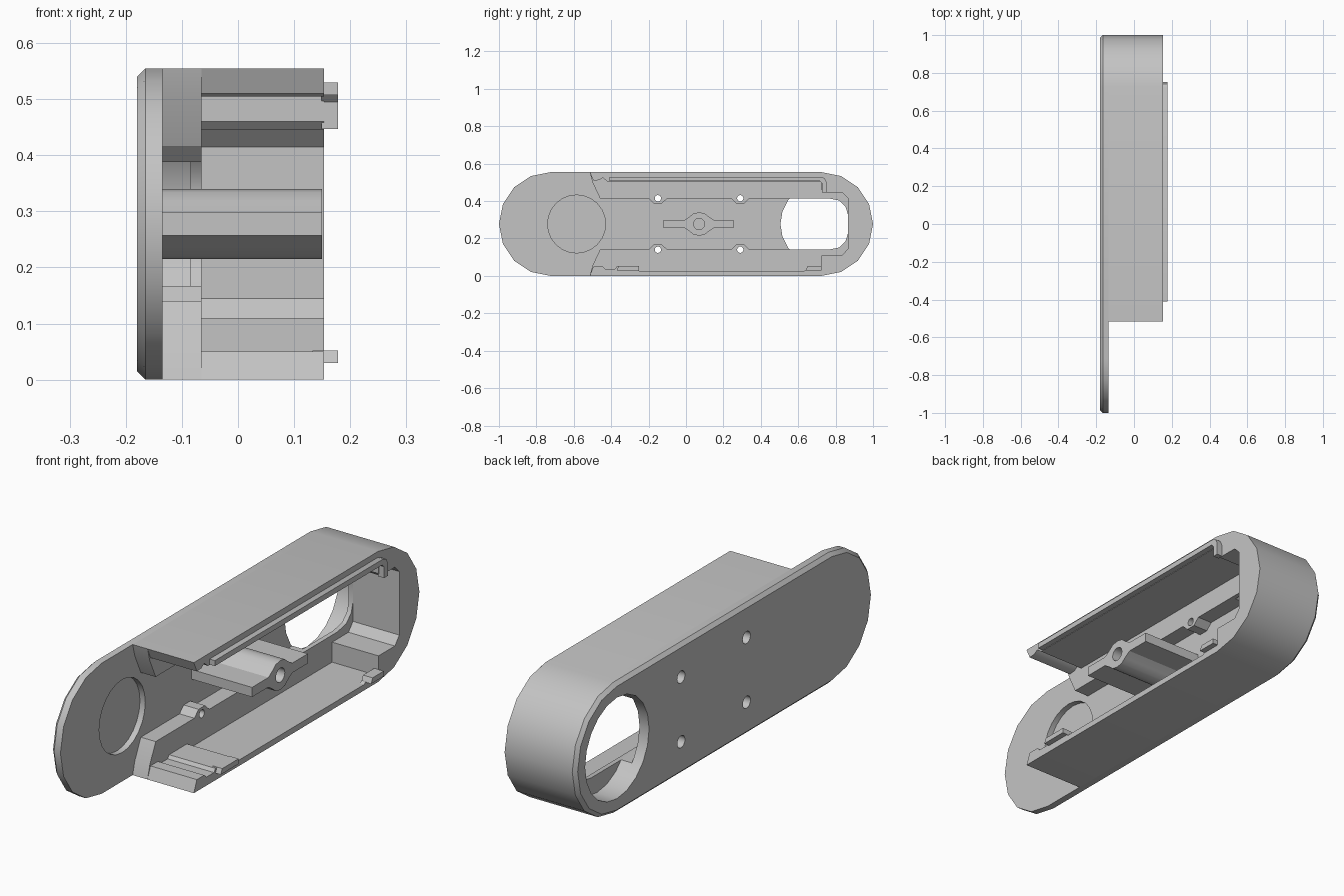
import bpy, bmesh, math

if "Cube" in bpy.data.objects:
    bpy.data.objects.remove(bpy.data.objects["Cube"], do_unlink=True)

H = 0.555          # full height
MID = H / 2
R = MID            # radius of the rounded ends
CY = 1 - R         # centre of the rounded ends

grey = bpy.data.materials.new("plain grey")
grey.use_nodes = True
COL = (0.55, 0.55, 0.55, 1)
grey.diffuse_color = COL
grey.node_tree.nodes["Principled BSDF"].inputs["Base Color"].default_value = COL


def loft(name, sections):
    """Solid from matching (x, [(y, z)...]) sections along x."""
    bm = bmesh.new()
    rings = [[bm.verts.new((x, y, z)) for y, z in pts] for x, pts in sections]
    n = len(rings[0])
    for a, b in zip(rings, rings[1:]):
        for i in range(n):
            j = (i + 1) % n
            bm.faces.new((a[i], a[j], b[j], b[i]))
    bm.faces.new(rings[0])
    bm.faces.new(rings[-1])
    bmesh.ops.recalc_face_normals(bm, faces=bm.faces)
    me = bpy.data.meshes.new(name)
    bm.to_mesh(me)
    bm.free()
    me.materials.append(grey)
    ob = bpy.data.objects.new(name, me)
    bpy.context.collection.objects.link(ob)
    return ob


def prism(name, pts, x0, x1):
    return loft(name, [(x0, pts), (x1, pts)])


def arc(cy, cz, r, a0, a1, n):
    return [(cy + r * math.cos(math.radians(a0 + (a1 - a0) * i / n)),
             cz + r * math.sin(math.radians(a0 + (a1 - a0) * i / n))) for i in range(n + 1)]


def flip(pts):
    """Mirror a profile about mid height, reversing its order."""
    return [(y, H - z) for y, z in reversed(pts)]


def stadium(inset):
    r = R - inset
    return arc(CY, MID, r, -90, 90, 8) + arc(-CY, MID, r, 90, 270, 8)


def drill(ob, y, z, r, x0, x1, n=16):
    cutter = prism("cutter", arc(y, z, r, 0, 360 - 360 / n, n - 1), x0, x1)
    cutter.hide_render = True
    mod = ob.modifiers.new("hole", "BOOLEAN")
    mod.operation, mod.solver, mod.object = "DIFFERENCE", "EXACT", cutter
    bpy.context.view_layer.objects.active = ob
    bpy.ops.object.modifier_apply(modifier=mod.name)
    bpy.data.objects.remove(cutter, do_unlink=True)


BACK, FLOOR, LEDGE, RIM, TOP = -0.18, -0.135, -0.065, 0.153, 0.178
SCREWS = [(y, z) for y in (-0.15, 0.29) for z in (0.14, 0.415)]

# Back plate with a bevelled rear edge, round opening, blind recess, screw holes
plate = loft("back_plate", [(BACK, stadium(0.015)), (BACK + 0.015, stadium(0)), (FLOOR, stadium(0))])
drill(plate, 0.72, MID, 0.215, -0.3, 0.0, 20)
drill(plate, -0.585, MID, 0.155, -0.16, 0.0, 24)
for y, z in SCREWS:
    drill(plate, y, z, 0.026, -0.3, 0.0)

# Thick inner ledge with bosses swelling around the screw holes
outer = arc(CY, MID, R, -90, 90, 8)
upper = [(-0.515, H), (-0.50, 0.50), (-0.46, 0.415)]
for y in (-0.15, 0.29):
    upper += [(y - 0.05, 0.415), (y - 0.022, 0.388), (y + 0.022, 0.388), (y + 0.05, 0.415)]
upper += [(0.76, 0.415), (0.82, 0.403), (0.853, 0.37), (0.865, 0.33)]
ledge = prism("inner_ledge", outer + upper + flip(upper), FLOOR, LEDGE)
drill(ledge, 0.72, MID, 0.215, -0.3, -0.085, 20)
for y, z in SCREWS:
    drill(ledge, y, z, 0.017, -0.3, 0.1)

# Thin side wall wrapping the cavity, open at the front
top_inner = [(-0.515, H), (-0.495, 0.51), (-0.465, 0.512), (-0.445, 0.525), (-0.42, 0.505),
             (0.725, 0.505), (0.725, 0.46), (0.74, 0.445), (0.835, 0.445), (0.865, 0.415)]
low_inner = [(0.865, 0.145), (0.835, 0.11), (0.725, 0.11), (0.725, 0.025), (-0.25, 0.025),
             (-0.25, 0.05), (-0.37, 0.05), (-0.38, 0.036), (-0.43, 0.036), (-0.445, 0.05),
             (-0.495, 0.05), (-0.515, 0)]
prism("side_wall", outer + top_inner + low_inner, LEDGE, RIM)

# Raised lip along the top rim, hooked at the rear
prism("top_lip", [(-0.41, 0.507), (-0.41, 0.53), (0.72, 0.53), (0.742, 0.522), (0.752, 0.50),
                  (0.752, 0.447), (0.727, 0.447), (0.727, 0.495), (0.715, 0.507)], RIM - 0.004, TOP)

# Short lips on the lower rim
for name, y0, y1 in (("front_tab", -0.37, -0.25), ("rear_tab", 0.64, 0.725)):
    prism(name, [(y0, 0.03), (y1, 0.03), (y1, 0.052), (y0 + 0.01, 0.052)], RIM - 0.02, TOP)
prism("rear_tab_base", [(0.62, 0.02), (0.726, 0.02), (0.726, 0.032), (0.64, 0.032)], RIM - 0.02, RIM)

# Central bracket: flat bar swelling into a drilled boss
half = [(0.255, 0.298), (0.15, 0.298), (0.12, 0.318), (0.10, 0.334), (0.07, 0.34),
        (0.04, 0.334), (0.02, 0.318), (-0.01, 0.298), (-0.12, 0.298)]
bracket = prism("centre_bracket", half + flip(half), FLOOR - 0.002, 0.15)
drill(bracket, 0.07, MID, 0.03, FLOOR, 0.3, 20)

# Smooth rounded surfaces, keep hard edges
bpy.ops.object.select_all(action="DESELECT")
for ob in bpy.context.collection.objects:
    if ob.type == "MESH" and grey.name in ob.data.materials:
        ob.select_set(True)
        bpy.context.view_layer.objects.active = ob
bpy.ops.object.shade_smooth_by_angle(angle=math.radians(30))
